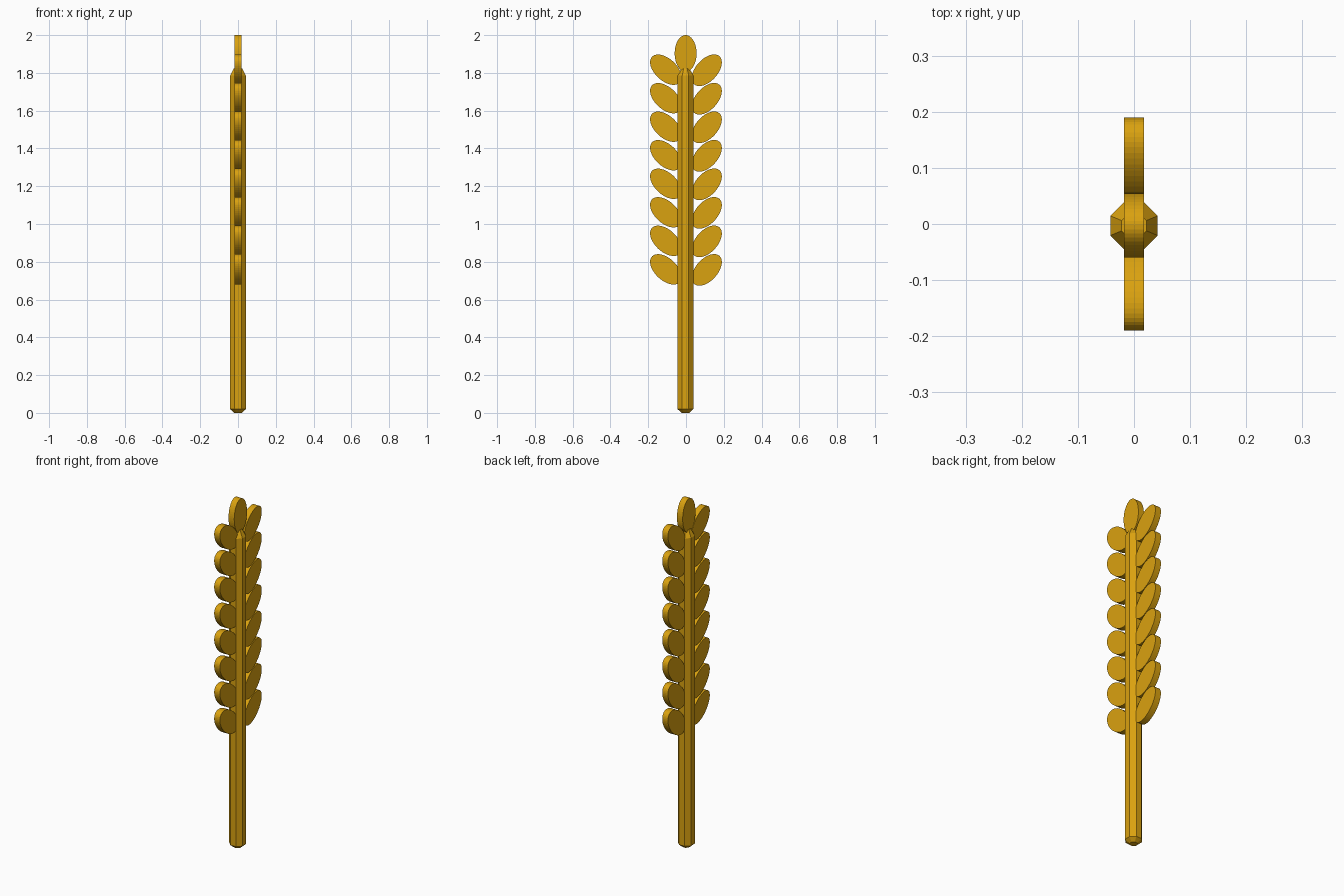
import bpy, bmesh, math
from mathutils import Matrix

if "Cube" in bpy.data.objects:
    bpy.data.objects.remove(bpy.data.objects["Cube"])

gold = bpy.data.materials.new("golden straw")
gold.diffuse_color = (0.70, 0.36, 0.005, 1)
gold.use_nodes = True
gold.node_tree.nodes["Principled BSDF"].inputs["Base Color"].default_value = gold.diffuse_color


def finish(bm, name):
    bmesh.ops.recalc_face_normals(bm, faces=bm.faces)
    mesh = bpy.data.meshes.new(name)
    bm.to_mesh(mesh)
    bm.free()
    mesh.materials.append(gold)
    obj = bpy.data.objects.new(name, mesh)
    bpy.context.collection.objects.link(obj)
    return obj


# Grain: flat elliptical disc facing the x axis, leaning by an angle from vertical
def grain(name, y, z, lean, long_r=0.10, short_r=0.058, thick=0.036):
    bm = bmesh.new()
    bmesh.ops.create_cone(bm, cap_ends=True, segments=48, radius1=1, radius2=1, depth=thick)
    # disc axis to x, then stretch to an ellipse
    bm.transform(Matrix.Translation((0, y, z))
                 @ Matrix.Rotation(-math.radians(lean), 4, 'X')
                 @ Matrix.Diagonal((1, short_r, long_r, 1))
                 @ Matrix.Rotation(math.pi / 2, 4, 'Y'))
    return finish(bm, name)


# Stem: eight-sided rod with chamfered ends
def stem():
    bm = bmesh.new()
    profile = [(0.020, 0.0), (0.042, 0.02), (0.042, 1.785), (0.022, 1.823)]
    rings = []
    for r, z in profile:
        R = r / math.cos(math.pi / 8)
        rings.append([bm.verts.new((R * math.cos((k + 0.5) * math.pi / 4),
                                    R * math.sin((k + 0.5) * math.pi / 4) - 0.003, z))
                      for k in range(8)])
    for a, b in zip(rings, rings[1:]):
        for k in range(8):
            j = (k + 1) % 8
            bm.faces.new((a[k], a[j], b[j], b[k]))
    bm.faces.new(rings[0])
    bm.faces.new(rings[-1])
    return finish(bm, "stem")


stem()
grain("tip_grain", -0.002, 1.903, 0, long_r=0.097)

# Eight pairs of side grains
for i in range(8):
    z = 0.151 * i
    grain(f"right_grain_{i + 1}", 0.110, 0.757 + z, 42)
    grain(f"left_grain_{i + 1}", -0.107, 0.760 + z, -47)
